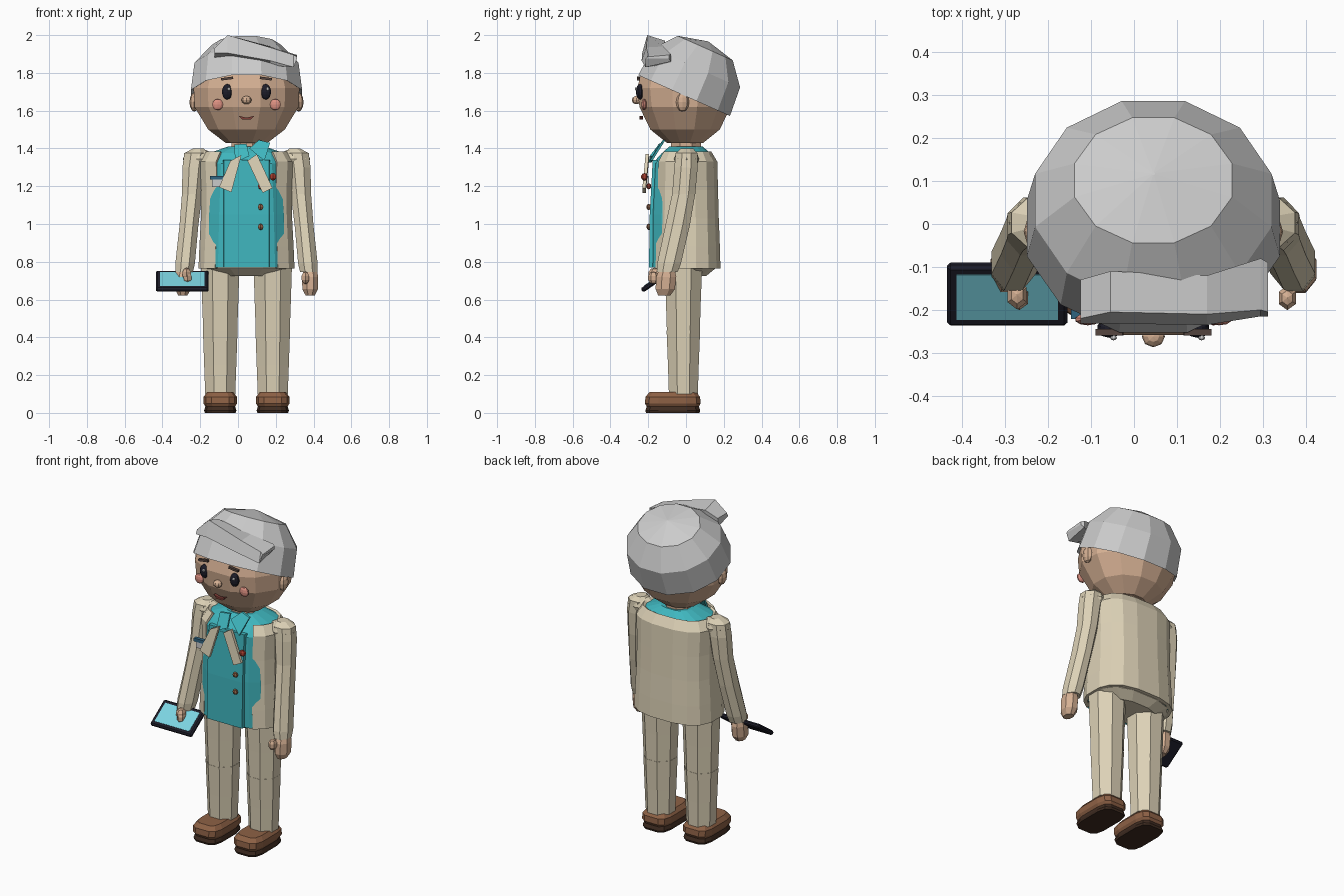
import bpy, bmesh, math
from mathutils import Vector, Matrix

if "Cube" in bpy.data.objects:
    bpy.data.objects.remove(bpy.data.objects["Cube"])

CX = 0.045  # body mid-plane


def mat(name, *c):
    m = bpy.data.materials.new(name)
    m.diffuse_color = (*c, 1)
    m.use_nodes = True
    m.node_tree.nodes["Principled BSDF"].inputs["Base Color"].default_value = m.diffuse_color
    return m


BEIGE = mat("beige_cloth", .72, .64, .47)
TEAL = mat("teal_cloth", .05, .47, .52)
SKIN = mat("skin", .66, .43, .29)
BROWN = mat("brown_leather", .27, .12, .06)
SOLE = mat("dark_sole", .05, .025, .015)
BLACK = mat("black", .012, .012, .022)
SCREEN = mat("screen", .2, .66, .76)
RED = mat("red", .4, .05, .03)
PINK = mat("pink", .72, .28, .22)
BROW = mat("brow", .09, .06, .05)
MOUTH = mat("mouth", .22, .05, .04)
BLUE = mat("badge_blue", .03, .13, .22)


def finish(name, bm, m=None):
    bmesh.ops.recalc_face_normals(bm, faces=bm.faces)
    me = bpy.data.meshes.new(name)
    bm.to_mesh(me)
    bm.free()
    ob = bpy.data.objects.new(name, me)
    bpy.context.collection.objects.link(ob)
    if m:
        me.materials.append(m)
    return ob


def ring(x, y, z, rx, ry, n=12, p=1.0):
    """Ellipse with a flat side to the front; p < 1 makes it squarer."""
    out = []
    for i in range(n):
        a = 2 * math.pi * (i + .5) / n
        c, s = math.cos(a), math.sin(a)
        out.append(Vector((x + rx * math.copysign(abs(c) ** p, c),
                           y + ry * math.copysign(abs(s) ** p, s), z)))
    return out


def loft(name, rings, m=None, caps=True, skip=None):
    bm = bmesh.new()
    vs = [[bm.verts.new(q) for q in r] for r in rings]
    n = len(rings[0])
    for a, b in zip(vs, vs[1:]):
        for i in range(n):
            if skip and i in skip:
                continue
            j = (i + 1) % n
            bm.faces.new((a[i], a[j], b[j], b[i]))
    if caps:
        bm.faces.new(vs[0])
        bm.faces.new(vs[-1])
    return finish(name, bm, m)


def ball(name, loc, r, m=None, u=8, v=6):
    bm = bmesh.new()
    bmesh.ops.create_uvsphere(bm, u_segments=u, v_segments=v, radius=1)
    bm.transform(Matrix.Translation(loc) @ Matrix.Diagonal((*r, 1)))
    return finish(name, bm, m)


def box(name, loc, size, m=None, rot=(0, 0, 0), bevel=0):
    bm = bmesh.new()
    bmesh.ops.create_cube(bm, size=1)
    bm.transform(Matrix.Diagonal((*size, 1)))
    if bevel:
        bmesh.ops.bevel(bm, geom=bm.edges[:], offset=bevel, segments=1, affect='EDGES')
    ob = finish(name, bm, m)
    ob.location = loc
    ob.rotation_euler = rot
    return ob


def plate(name, pts, thick, m):
    """Thin sheet through 3D points, thickened along y."""
    d = Vector((0, thick / 2, 0))
    return loft(name, [[Vector(p) - d for p in pts], [Vector(p) + d for p in pts]], m)


# Head, neck, ears
loft("head", [ring(CX, -.005, z, rx, ry) for z, rx, ry in (
    (1.43, .115, .10), (1.5, .21, .19), (1.62, .285, .25),
    (1.72, .29, .262), (1.8, .265, .24), (1.88, .16, .15))], SKIN)
loft("neck", [ring(CX, 0, z, .085, .085, 8) for z in (1.36, 1.45)], SKIN)

# Hair cap: dome tilted backwards
tilt = Matrix.Translation((CX, -.01, 1.68)) @ Matrix.Rotation(math.radians(-24), 4, 'X')
loft("hair_cap", [[tilt @ q for q in ring(0, 0, z, rx, ry)] for z, rx, ry in (
    (.025, .27, .245), (0, .305, .275), (.16, .285, .262), (.275, .19, .165), (.313, .004, .004))])

# Swept fringe: cross-sections along x as (y, z)
loft("hair_fringe", [[Vector((x, y, z)) for y, z in s] for x, s in (
    (-.125, ((-.232, 1.905), (-.22, 1.93), (-.13, 1.93), (-.14, 1.88))),
    (-.055, ((-.232, 1.905), (-.205, 2.0), (-.11, 1.97), (-.12, 1.87))),
    (.17, ((-.235, 1.865), (-.21, 1.935), (-.12, 1.94), (-.14, 1.84))),
    (.295, ((-.215, 1.83), (-.2, 1.895), (-.08, 1.9), (-.08, 1.86))),
    (.312, ((-.215, 1.875), (-.205, 1.885), (-.09, 1.895), (-.09, 1.875))))])

# Face
for s, side in ((-1, "right"), (1, "left")):
    ball(side + "_ear", (CX + s * .277, -.018, 1.645), (.025, .035, .05), SKIN)
    ex = CX + s * .1025
    ball(side + "_eye", (ex, -.243, 1.7), (.029, .022, .041), BLACK, 10, 8)
    ball(side + "_eye_glint", (ex + .01, -.265, 1.715), (.008, .006, .009))
    box(side + "_eyebrow", (ex, -.252, 1.77), (.064, .016, .013), BROW, (0, s * .13, 0))
    ball(side + "_cheek", (CX + s * .153, -.222, 1.632), (.03, .014, .03), PINK, 10, 6)
ball("nose", (CX, -.262, 1.656), (.027, .025, .022), SKIN)
plate("mouth", [(CX - .04, -.236, 1.572), (CX, -.236, 1.563), (CX + .04, -.236, 1.572),
                (CX + .02, -.236, 1.552), (CX - .02, -.236, 1.552)], .018, MOUTH)

# Shirt body under the jacket, rising to the neck
loft("shirt", [ring(CX, y, z, rx, ry, 16, .75) for z, rx, ry, y in (
    (.77, .235, .18, -.012), (1.05, .225, .178, -.014), (1.32, .21, .168, -.012),
    (1.375, .2, .13, 0), (1.41, .1, .09, 0))], TEAL)

# Jacket shell, open at the front
jacket = loft("jacket", [ring(CX, 0, z, rx, ry, 16, .75) for z, rx, ry in (
    (.765, .258, .185), (.88, .253, .182), (1.03, .245, .176), (1.18, .243, .172),
    (1.33, .25, .168), (1.385, .215, .135))], BEIGE, caps=False, skip=(10, 11, 12))
sol = jacket.modifiers.new("cloth", 'SOLIDIFY')
sol.thickness = .022
sol.offset = -1
# Front placket covering the jacket gap
loft("shirt_front", [[Vector((CX + x, y, z)) for x, y in
                      ((-.124, -.15), (-.12, f), (.12, f), (.124, -.15))]
                     for z, f in ((.77, -.196), (1.05, -.192), (1.34, -.176))], TEAL)
for z in (1.2, 1.09, .985):
    ball("shirt_button", (.12, -.197, z), (.017, .013, .017), RED if z > 1.1 else BROWN, 6, 4)

# Collar flaps and lapels
plate("collar_right", [(.045, -.135, 1.425), (.06, -.185, 1.36), (-.015, -.19, 1.325),
                       (-.02, -.14, 1.42)], .014, TEAL)
plate("collar_left", [(.06, -.15, 1.4), (.11, -.115, 1.445), (.17, -.125, 1.43),
                      (.14, -.185, 1.335)], .014, TEAL)
plate("lapel_right", [(-.04, -.205, 1.335), (.018, -.205, 1.365), (-.035, -.222, 1.168),
                      (-.1, -.222, 1.195)], .018, BEIGE)
plate("lapel_left", [(.05, -.205, 1.335), (.1, -.205, 1.37), (.183, -.222, 1.19),
                     (.13, -.222, 1.165)], .018, BEIGE)
ball("lapel_pin", (.185, -.22, 1.25), (.02, .018, .02), RED, 6, 5)
box("badge", (-.085, -.205, 1.222), (.105, .02, .05))
box("badge_strip", (-.093, -.21, 1.245), (.108, .022, .02), BLUE)

# Arms, hands
for s, side in ((-1, "right"), (1, "left")):
    loft(side + "_sleeve", [ring(CX + s * x, y, z, r, ry, 8) for x, y, z, r, ry in (
        (.255, .005, 1.40, .03, .035), (.267, .003, 1.375, .068, .062),
        (.278, 0, 1.30, .066, .067), (.288, -.012, 1.16, .058, .066),
        (.305, -.045, .99, .054, .07), (.325, -.09, .79, .056, .068),
        (.33, -.1, .745, .05, .06))], BEIGE)
    ball(side + "_shoulder", (CX + s * .252, .003, 1.345), (.085, .066, .052), BEIGE)
    hx = CX + s * .337
    loft(side + "_hand", [ring(hx, y, z, r, ry, 8) for y, z, r, ry in (
        (-.1, .77, .036, .04), (-.105, .72, .046, .058), (-.11, .655, .045, .055),
        (-.115, .622, .026, .035))], SKIN)
    ball(side + "_thumb", (hx - s * .025, -.172, .715), (.024, .03, .034), SKIN, 6, 5)

# Hips, legs, shoes
loft("hips", [ring(CX, .0, z, rx, ry, 12, .75) for z, rx, ry in (
    (.725, .16, .11), (.765, .24, .16), (.8, .24, .16))], BEIGE)
for s, side in ((-1, "right"), (1, "left")):
    lx = CX + s * .139
    for part, prof in (("thigh", ((.78, .11, .108), (.6, .104, .1), (.42, .097, .094))),
                       ("shin", ((.435, .099, .096), (.25, .092, .088), (.1, .086, .083)))):
        loft(f"{side}_{part}", [ring(lx, -.014, z, rx, ry, 8) for z, rx, ry in prof], BEIGE)
    for part, m, prof in (
            ("shoe_sole", SOLE, ((0, .083, .144), (.012, .087, .148), (.035, .08, .14))),
            ("shoe", BROWN, ((.03, .078, .138), (.05, .09, .15), (.085, .09, .147), (.11, .07, .125)))):
        loft(f"{side}_{part}", [ring(lx, -.07, z, rx, ry, 12, .5) for z, rx, ry in prof], m)

# Tablet held in the right hand
c, rot = Vector((-.295, -.163, .697)), (math.radians(35), 0, 0)
up = Matrix.Rotation(rot[0], 3, 'X') @ Vector((0, 0, 1))
box("tablet", c, (.28, .172, .026), BLACK, rot, .008)
box("tablet_screen", c + up * .012, (.236, .128, .006), SCREEN, rot)
ball("tablet_gripping_thumb", (-.272, -.165, .735), (.027, .036, .034), SKIN, 6, 5)
